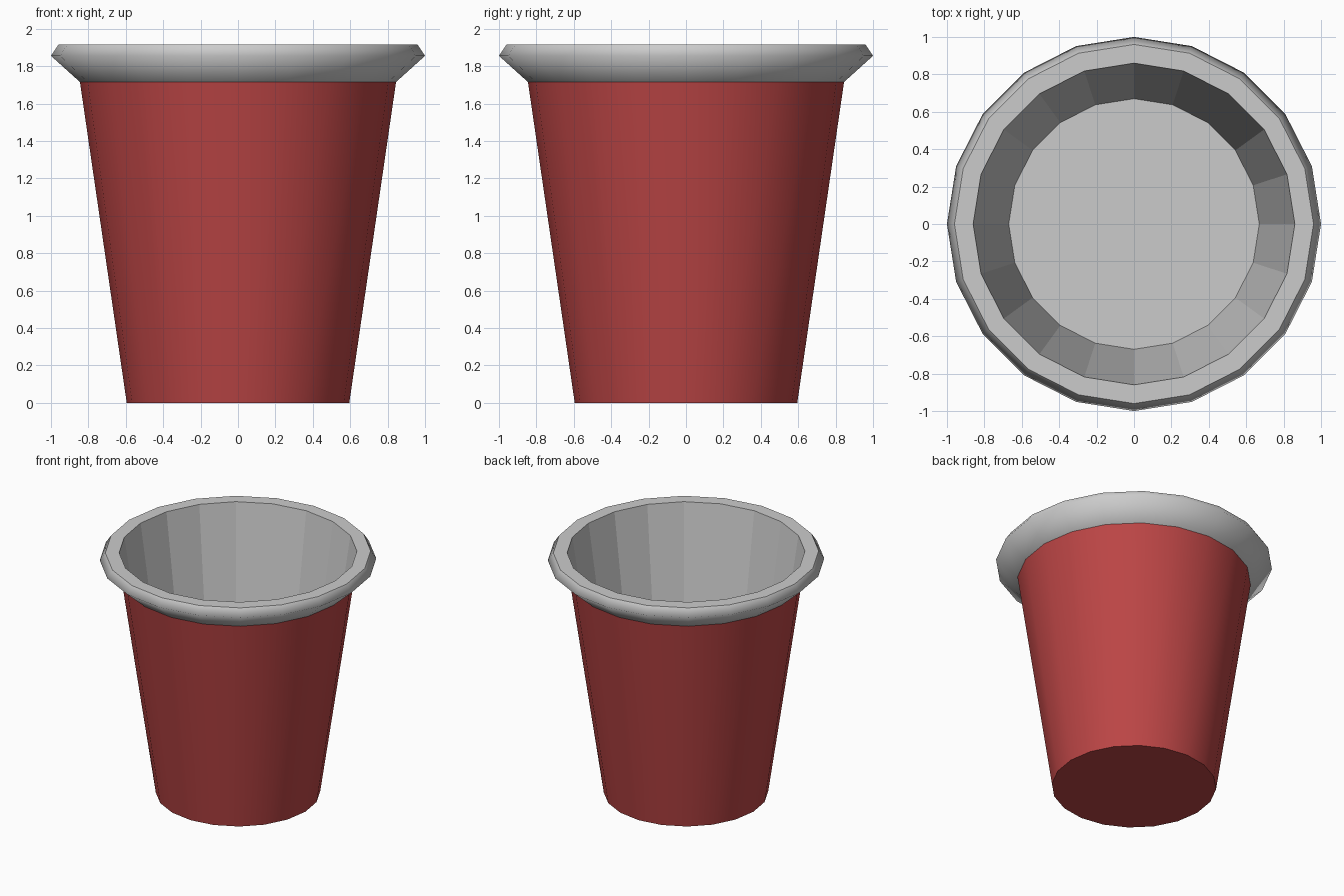
import bpy, bmesh
from math import cos, sin, pi

if "Cube" in bpy.data.objects:
    bpy.data.objects.remove(bpy.data.objects["Cube"])

SIDES = 20


def lathe(name, profile, smooth_bands, cap_start=False, cap_end=False, sharp=()):
    """Spin an (r, z) profile around z; corners fall on the x and y axes."""
    bm = bmesh.new()
    rings = [[bm.verts.new((r * cos(2 * pi * k / SIDES), r * sin(2 * pi * k / SIDES), z))
              for k in range(SIDES)] for r, z in profile]
    for i in range(len(rings) - 1):
        a, b = rings[i], rings[i + 1]
        for k in range(SIDES):
            n = (k + 1) % SIDES
            f = bm.faces.new((a[k], a[n], b[n], b[k]))
            f.smooth = i in smooth_bands
    if cap_start:
        bm.faces.new(rings[0][::-1])
    if cap_end:
        bm.faces.new(rings[-1])
    # crisp creases between smooth and flat bands
    for i in sharp:
        for k in range(SIDES):
            e = bm.edges.get((rings[i][k], rings[i][(k + 1) % SIDES]))
            if e:
                e.smooth = False
    mesh = bpy.data.meshes.new(name)
    bm.to_mesh(mesh)
    bm.free()
    obj = bpy.data.objects.new(name, mesh)
    bpy.context.collection.objects.link(obj)
    return obj


# Red tapered outer wall with closed base
body = lathe("cup_body", [(0.595, 0), (0.845, 1.715)], {0}, cap_start=True, sharp=(0,))
red = bpy.data.materials.new("red_plastic")
red.diffuse_color = (0.50, 0.06, 0.06, 1)
red.use_nodes = True
red.node_tree.nodes["Principled BSDF"].inputs["Base Color"].default_value = red.diffuse_color
body.data.materials.append(red)

# Flared rim, flat lip, faceted inner wall and raised inner floor
lathe("rim_and_liner",
      [(0.845, 1.715), (1.0, 1.855), (0.96, 1.915), (0.86, 1.915), (0.67, 0.62)],
      {0, 1}, cap_end=True, sharp=(2, 3, 4))
